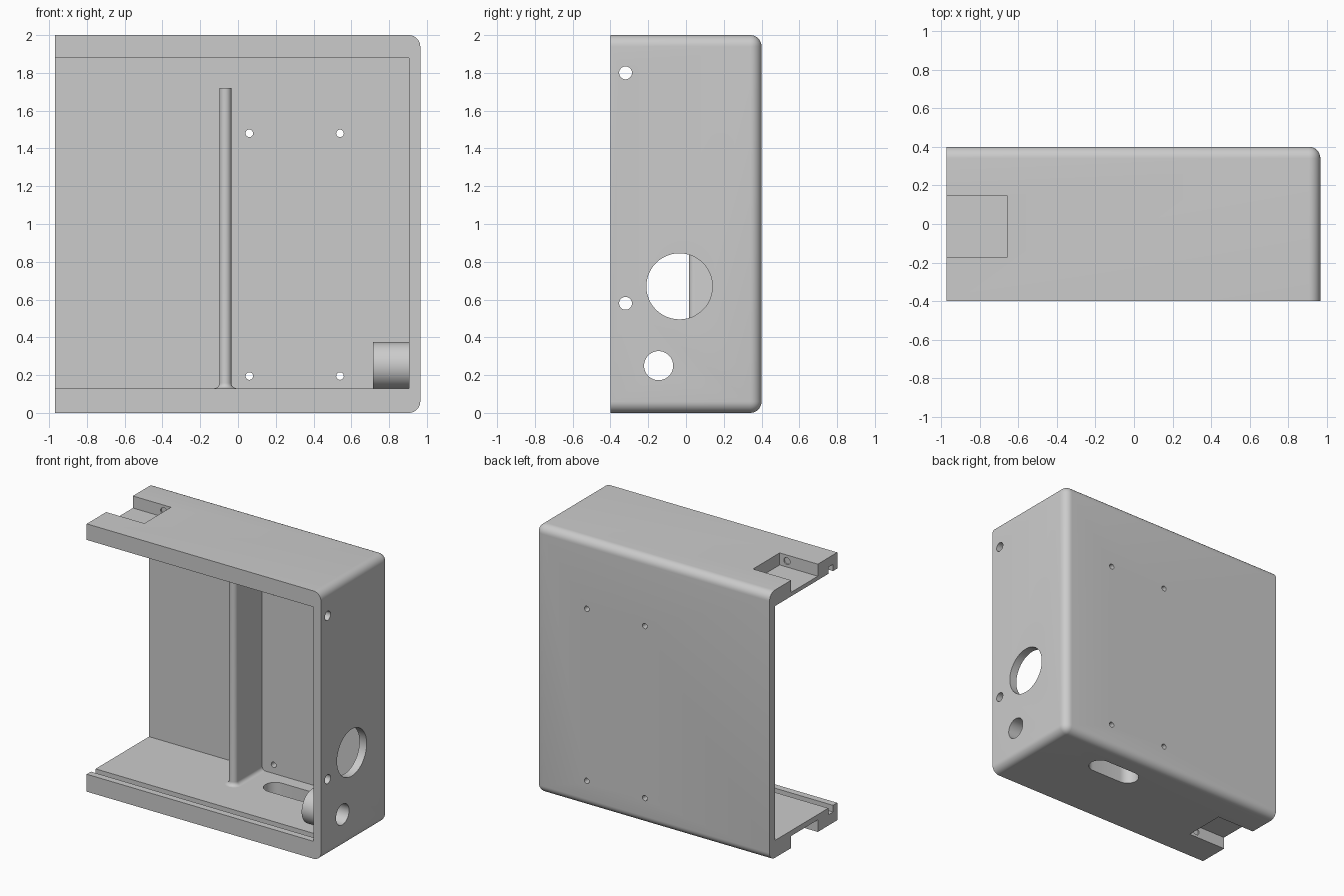
import bpy
import bmesh
import math
from mathutils import Matrix, Vector

cube = bpy.data.objects.get("Cube")
if cube:
    bpy.data.objects.remove(cube, do_unlink=True)

grey = bpy.data.materials.new("plain_grey")
grey.use_nodes = True
colour = (0.6, 0.6, 0.6, 1)
grey.diffuse_color = colour
grey.node_tree.nodes["Principled BSDF"].inputs["Base Color"].default_value = colour


def finish(name, bm):
    bmesh.ops.recalc_face_normals(bm, faces=bm.faces)
    mesh = bpy.data.meshes.new(name)
    bm.to_mesh(mesh)
    bm.free()
    mesh.materials.append(grey)
    ob = bpy.data.objects.new(name, mesh)
    bpy.context.collection.objects.link(ob)
    return ob


def box_bm(x, y, z):
    bm = bmesh.new()
    bmesh.ops.create_cube(bm, size=1)
    for v in bm.verts:
        v.co = [r[0] if c < 0 else r[1] for c, r in zip(v.co, (x, y, z))]
    return bm


def box(name, x, y, z):
    return finish(name, box_bm(x, y, z))


def cylinder(name, centre, axis, radius, length, sides=48):
    bm = bmesh.new()
    turn = Vector((0, 0, 1)).rotation_difference(Vector(axis)).to_matrix().to_4x4()
    bmesh.ops.create_cone(bm, cap_ends=True, segments=sides, radius1=radius,
                          radius2=radius, depth=length,
                          matrix=Matrix.Translation(centre) @ turn)
    return finish(name, bm)


def prism(name, rings):
    # Stack equal outlines into a closed solid
    bm = bmesh.new()
    loops = [[bm.verts.new(p) for p in ring] for ring in rings]
    n = len(loops[0])
    for a, b in zip(loops, loops[1:]):
        for i in range(n):
            j = (i + 1) % n
            bm.faces.new((a[i], a[j], b[j], b[i]))
    bm.faces.new(loops[0])
    bm.faces.new(loops[-1])
    return finish(name, bm)


def cut(target, cutter, remove=True):
    mod = target.modifiers.new("cut", "BOOLEAN")
    mod.operation = "DIFFERENCE"
    mod.solver = "EXACT"
    mod.object = cutter
    cutter.hide_render = True
    bpy.context.view_layer.objects.active = target
    bpy.ops.object.modifier_apply(modifier=mod.name)
    if remove:
        bpy.data.objects.remove(cutter, do_unlink=True)


X = (-0.97, 0.965)
Y = (-0.4, 0.4)
Z = (0, 2)

# Case block, rounded around the back and along the closed side
bm = box_bm(X, Y, Z)
rounded = []
for e in bm.edges:
    m = (e.verts[0].co + e.verts[1].co) / 2
    at_side = abs(m.x - X[1]) < 1e-4
    at_back = abs(m.y - Y[1]) < 1e-4
    at_end = abs(m.z - 1) > 0.9
    if at_side + at_back + at_end == 2 and m.x > X[0] + 0.01:
        rounded.append(e)
bmesh.ops.bevel(bm, geom=rounded, offset=0.06, offset_type="OFFSET",
                segments=8, profile=0.5, affect="EDGES")
case = finish("case", bm)

# Open interior and the sliding panel groove
cut(case, box("interior_cutter", (-2, 0.905), (-1, 0.335), (0.13, 1.88)))
cut(case, box("groove_cutter", (-2, 0.904), (-0.35, -0.295), (0.08, 1.93)))

# Latch pockets with side dimples, top and bottom
for z, mid in (((1.91, 2.2), 1.955), ((-0.2, 0.09), 0.045)):
    cut(case, box("pocket_cutter", (-2, -0.655), (-0.17, 0.145), z))
    cut(case, cylinder("dimple_cutter", (-0.715, -0.0125, mid), (0, 1, 0),
                       0.026, 0.335, 24))

# Screw holes in the back
for x in (0.06, 0.54):
    for z in (0.195, 1.48):
        cut(case, cylinder("screw_cutter", (x, 0.4, z), (0, 1, 0), 0.02, 0.4, 24))

# Round openings in the side wall
for y, z, r in ((-0.32, 1.8, 0.034), (-0.32, 0.58, 0.034), (-0.035, 0.67, 0.175)):
    cut(case, cylinder("side_cutter", (0.95, y, z), (1, 0, 0), r, 0.2))

# Rounded slot through the floor
outline = []
for i in range(34):
    k = i if i < 17 else i - 1
    a = -math.pi / 2 + math.pi * k / 16
    shift = 0.125 if i < 17 else -0.125
    outline.append((0.32 + shift + 0.08 * math.cos(a), 0.16 + 0.08 * math.sin(a)))
cut(case, prism("slot_cutter", [[(x, y, z) for x, y in outline] for z in (-0.1, 0.2)]))

# Cable sleeve bored through the side wall
sleeve = cylinder("cable_sleeve", (0.8225, -0.145, 0.25), (1, 0, 0), 0.125, 0.215, 64)
bore = cylinder("bore_cutter", (0.85, -0.145, 0.25), (1, 0, 0), 0.077, 0.6)
cut(case, bore, remove=False)
cut(sleeve, bore)


# Divider with a rounded front and a flared foot
def divider_ring(grow, z):
    r = 0.032 + grow
    ring = [(-0.067 + r, 0.37, z), (-0.067 - r, 0.37, z)]
    for i in range(17):
        a = math.pi + math.pi * i / 16
        ring.append((-0.067 + r * math.cos(a), 0.047 + r * math.sin(a), z))
    return ring


flare = 0.028
rings = [divider_ring(flare, 0.11)]
for i in range(7):
    a = math.pi / 2 * i / 6
    rings.append(divider_ring(flare * (1 - math.sin(a)), 0.13 + flare * (1 - math.cos(a))))
rings.append(divider_ring(0, 1.72))
divider = prism("divider", rings)

# Smooth curved faces while keeping edges sharp
bpy.ops.object.select_all(action="DESELECT")
for ob in (case, sleeve, divider):
    ob.select_set(True)
bpy.context.view_layer.objects.active = case
bpy.ops.object.shade_smooth_by_angle(angle=math.radians(30))
